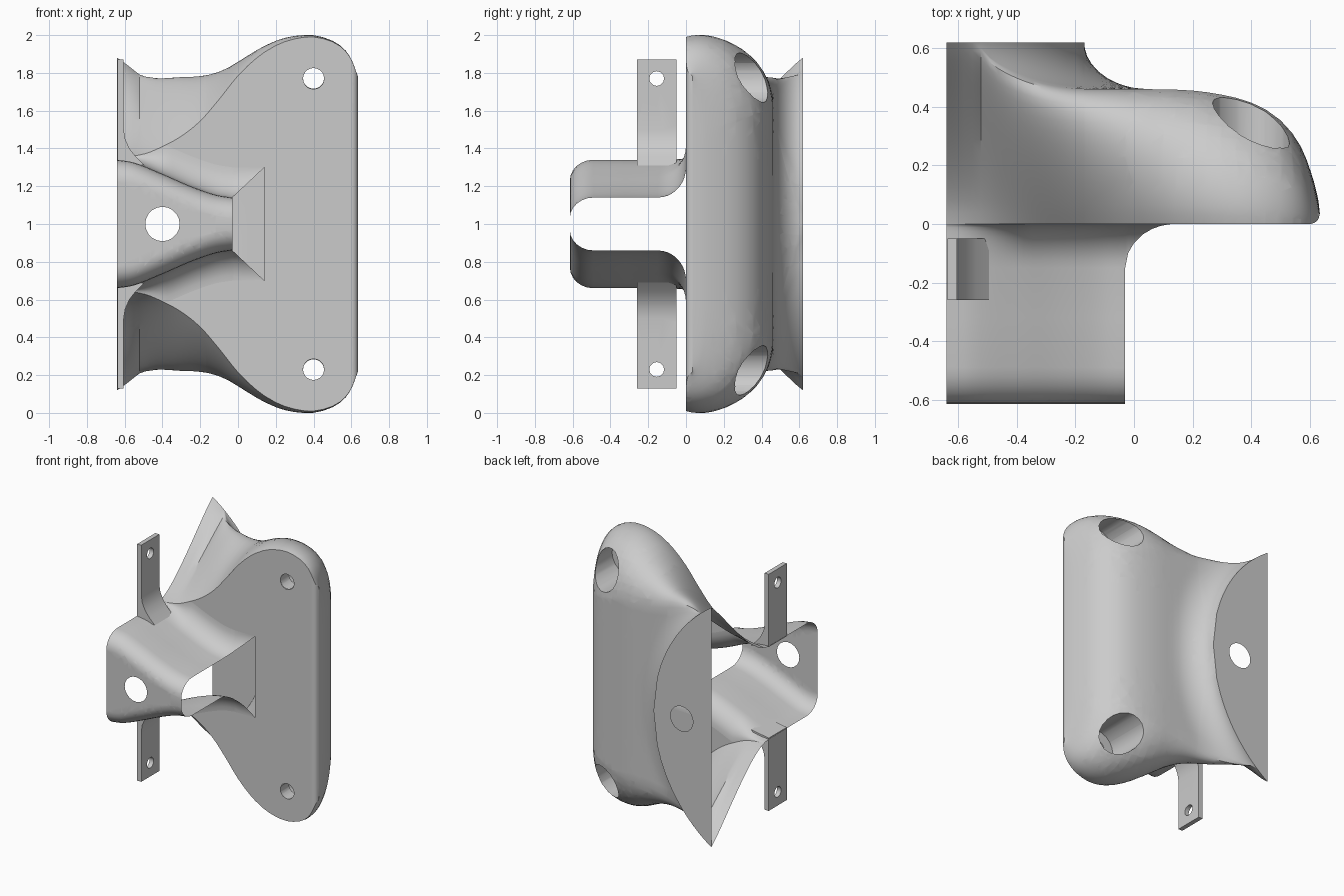
import bpy, bmesh
from math import sin, cos, asin, sqrt, hypot, pi
from mathutils import Vector

if "Cube" in bpy.data.objects:
    bpy.data.objects.remove(bpy.data.objects["Cube"])


def table(*pts):
    """Smooth curve through (x, value) points."""
    def slope(i):
        a, b = pts[max(i - 1, 0)], pts[min(i + 1, len(pts) - 1)]
        return (b[1] - a[1]) / (b[0] - a[0])

    def f(x):
        x = min(max(x, pts[0][0]), pts[-1][0])
        i = 0
        while i < len(pts) - 2 and x > pts[i + 1][0]:
            i += 1
        h = pts[i + 1][0] - pts[i][0]
        t = (x - pts[i][0]) / h
        return ((2*t**3 - 3*t*t + 1) * pts[i][1] + (t**3 - 2*t*t + t) * h * slope(i)
                + (3*t*t - 2*t**3) * pts[i + 1][1] + (t**3 - t*t) * h * slope(i + 1))
    return f


# Curves along x; heights are measured from the mid plane z = 1
outline = table((-.64, .88), (-.55, .81), (-.45, .785), (-.35, .78), (-.2, .80), (0, .86),
                (.1, .905), (.2, .955), (.3, .99), (.4, 1.0), (.5, .975), (.56, .935),
                (.6, .88), (.635, .78))
front_edge = table((-.64, .35), (-.5, .37), (-.4, .41), (-.3, .465), (-.2, .545), (-.1, .66),
                   (0, .785), (.1, .88), (.2, .945), (.3, .98), (.4, .99), (.5, .965),
                   (.56, .925), (.6, .87), (.635, .78))
back_y = table((-.64, .46), (.1, .46), (.25, .45), (.4, .415), (.5, .355), (.57, .265),
               (.61, .16), (.63, .08), (.635, .035))
shoulder = table((-.64, 0), (-.5, .01), (-.3, .05), (-.1, .15), (.1, .25), (.4, .4), (.635, .35))
pull_1 = table((-.64, -.08), (-.5, .01), (-.3, .105), (0, .07), (.4, -.05), (.635, -.03))
pull_2 = table((-.64, .03), (-.3, .13), (0, .09), (.4, .04), (.635, .01))
arm_z = table((-.64, .34), (-.55, .325), (-.4, .265), (-.25, .2), (-.12, .155), (-.03, .14))


def front_y(x):
    return 0 if x < .6 else .035 * (1 - sqrt(max(0, 1 - ((x - .6) / .035) ** 2)))


def flare_z(x):
    return .30 if x > -.03 else min(arm_z(x) + .16, front_edge(x))


def back_height(x, z):
    d = hypot(x + 1.23, z) - 1.06
    if d < 1e-4:
        return .62
    k = max(0, 1 - d / .22)
    return back_y(x) + .16 * (1 - sqrt(1 - k * k))


def body_section(x):
    zp = sqrt(max(0, 1.06 ** 2 - (x + 1.23) ** 2))
    zs, zf = outline(x), front_edge(x)
    za = max(zs - shoulder(x), zp)
    pts = [(.62 if zp > 0 else back_height(x, 0), zp * i / 6) for i in range(7)]
    for i in range(1, 13):
        z = zp + (za - zp) * (i / 12) ** (2 if zp > 0 else 1)
        pts.append((back_height(x, z), z))
    ya, yf = pts[-1][0], front_y(x)
    c1 = (ya * (.81 if x < -.55 else .94), zs + pull_1(x))
    c2 = (yf + .28 * (ya - yf), zf + pull_2(x))
    for i in range(1, 15):
        t = i / 14
        w = ((1-t)**3, 3*t*(1-t)**2, 3*t*t*(1-t), t**3)
        pts.append(tuple(sum(a * b for a, b in zip(w, q))
                         for q in ((ya, c1[0], c2[0], yf), (za, c1[1], c2[1], zf))))
    return pts


def plate_section(inner):
    return lambda x: [(front_y(x), front_edge(x) + (inner(x) - front_edge(x)) * i / 8)
                      for i in range(9)]


def flare_section(x):
    top = pi / 2 if x <= -.03 else asin(min(1, max(0, (.14 - x) / .17)))
    ze = flare_z(x)
    zt = arm_z(x)
    return [(-.15 * (1 - cos(top * i / 8)), ze - (ze - zt) * sin(top * i / 8)) for i in range(9)]


def arm_section(x):
    z = arm_z(x)
    corner = [(-.49 - .125 * sin(a * pi / 12), z - .11 * (1 - cos(a * pi / 12))) for a in range(7)]
    return [(-.15, z), (-.32, z)] + corner + [(-.615, 0)]


def loft(bm, xs, section):
    rows = [[bm.verts.new((x, y, z)) for y, z in section(x)] for x in xs]
    for a, b in zip(rows, rows[1:]):
        for i in range(len(a) - 1):
            bm.faces.new((a[i], a[i + 1], b[i + 1], b[i]))


def punch(bm, axes, centre, r, keep, n=20):
    """Cut a polygonal hole along the remaining axis; return its rim edges."""
    u, v = axes
    def rel(p):
        return p[u] - centre[0], p[v] - centre[1]
    dirs = [(cos(2 * pi * (i + .5) / n), sin(2 * pi * (i + .5) / n)) for i in range(n)]
    for c, s in dirs:
        faces = [f for f in bm.faces if keep(f.calc_center_median())
                 and any(hypot(*rel(p.co)) < r * 2.5 + .1 for p in f.verts)]
        geom = set(faces) | {e for f in faces for e in f.edges} | {p for f in faces for p in f.verts}
        no, co = Vector((0, 0, 0)), Vector((0, 0, 0))
        no[u], no[v] = c, s
        co[u], co[v] = centre[0] + c * r, centre[1] + s * r
        bmesh.ops.bisect_plane(bm, geom=list(geom), plane_co=co, plane_no=no, dist=1e-5)
    gone = []
    for f in bm.faces:
        m = f.calc_center_median()
        a, b = rel(m)
        if keep(m) and all(a * c + b * s < r - 1e-6 for c, s in dirs):
            gone.append(f)
    bmesh.ops.delete(bm, geom=gone, context='FACES')
    lim = r / cos(pi / n) + .002
    return [e for e in bm.edges if e.is_boundary
            and all(hypot(*rel(p.co)) < lim and keep(p.co) for p in e.verts)]


def finish(bm, name, side):
    """Mirror about the mid plane, lift to the ground and make the object."""
    bmesh.ops.remove_doubles(bm, verts=bm.verts[:], dist=1e-5)
    bmesh.ops.mirror(bm, geom=bm.verts[:] + bm.edges[:] + bm.faces[:], axis='Z', merge_dist=1e-4)
    bmesh.ops.translate(bm, verts=bm.verts[:], vec=(0, 0, 1))
    bmesh.ops.recalc_face_normals(bm, faces=bm.faces[:])
    if side:
        far = max(bm.faces, key=lambda f: f.calc_center_median().y * side + abs(f.normal.y) * .01)
        if far.normal.y * side < 0:
            bmesh.ops.reverse_faces(bm, faces=bm.faces[:])
    me = bpy.data.meshes.new(name)
    bm.to_mesh(me)
    bm.free()
    ob = bpy.data.objects.new(name, me)
    bpy.context.collection.objects.link(ob)
    bpy.ops.object.select_all(action='DESELECT')
    ob.select_set(True)
    bpy.context.view_layer.objects.active = ob
    bpy.ops.object.shade_smooth_by_angle(angle=.6)


# Shell body: flared back, rounded sides and flat front plate
left = [-.64 + .47 * i / 16 for i in range(17)]
right = [-.168, -.16, -.145, -.12, -.09, -.06, -.03, 0, .05, .1, .14]
end = [.2, .25, .3, .35, .4, .45, .5, .54, .57, .59, .605, .615, .624, .63, .635]
bm = bmesh.new()
loft(bm, left + right + end, body_section)
loft(bm, left + right, plate_section(flare_z))
loft(bm, [.14] + end, plate_section(lambda x: 0))
bmesh.ops.remove_doubles(bm, verts=bm.verts[:], dist=1e-5)

# Centre hole, bolt holes and their wide counterbores
punch(bm, (0, 2), (-.4, 0), .09, lambda p: p.y > .5)
punch(bm, (0, 2), (.4, .77), .055, lambda p: p.y < .02)
rim = punch(bm, (0, 2), (.4, .775), .13, lambda p: p.y > .15)
for floor, scale in ((.1, 1), (.1, .055 / .13), (0, 1)):
    new = bmesh.ops.extrude_edge_only(bm, edges=rim)['geom']
    for p in new:
        if isinstance(p, bmesh.types.BMVert):
            p.co = (.4 + (p.co.x - .4) * scale, floor, .77 + (p.co.z - .77) * scale)
    rim = [e for e in new if isinstance(e, bmesh.types.BMEdge)]
finish(bm, "shell_body", 1)

# Front bracket: waisted U channel with a mitred flare into the plate
bm = bmesh.new()
arm_x = left + right[:7]
loft(bm, arm_x, arm_section)
loft(bm, arm_x + [-.02, 0, .03, .06, .09, .12, .14], flare_section)
punch(bm, (0, 2), (-.4, 0), .09, lambda p: p.y < -.6)
finish(bm, "front_bracket", -1)

# Mounting tabs with a curved foot and one screw hole each
bm = bmesh.new()
profile = [(-.638, .335), (-.638, .87), (-.605, .87), (-.605, .5), (-.597, .45),
           (-.575, .40), (-.54, .355), (-.495, .31)]
base = bm.faces.new([bm.verts.new((x, -.26, z)) for x, z in profile])
new = bmesh.ops.extrude_face_region(bm, geom=[base])['geom']
bmesh.ops.translate(bm, vec=(0, .21, 0), verts=[g for g in new if isinstance(g, bmesh.types.BMVert)])
rim = punch(bm, (1, 2), (-.155, .77), .038, lambda p: p.z > .5, 12)
bmesh.ops.bridge_loops(bm, edges=rim)
finish(bm, "mounting_tabs", 0)
